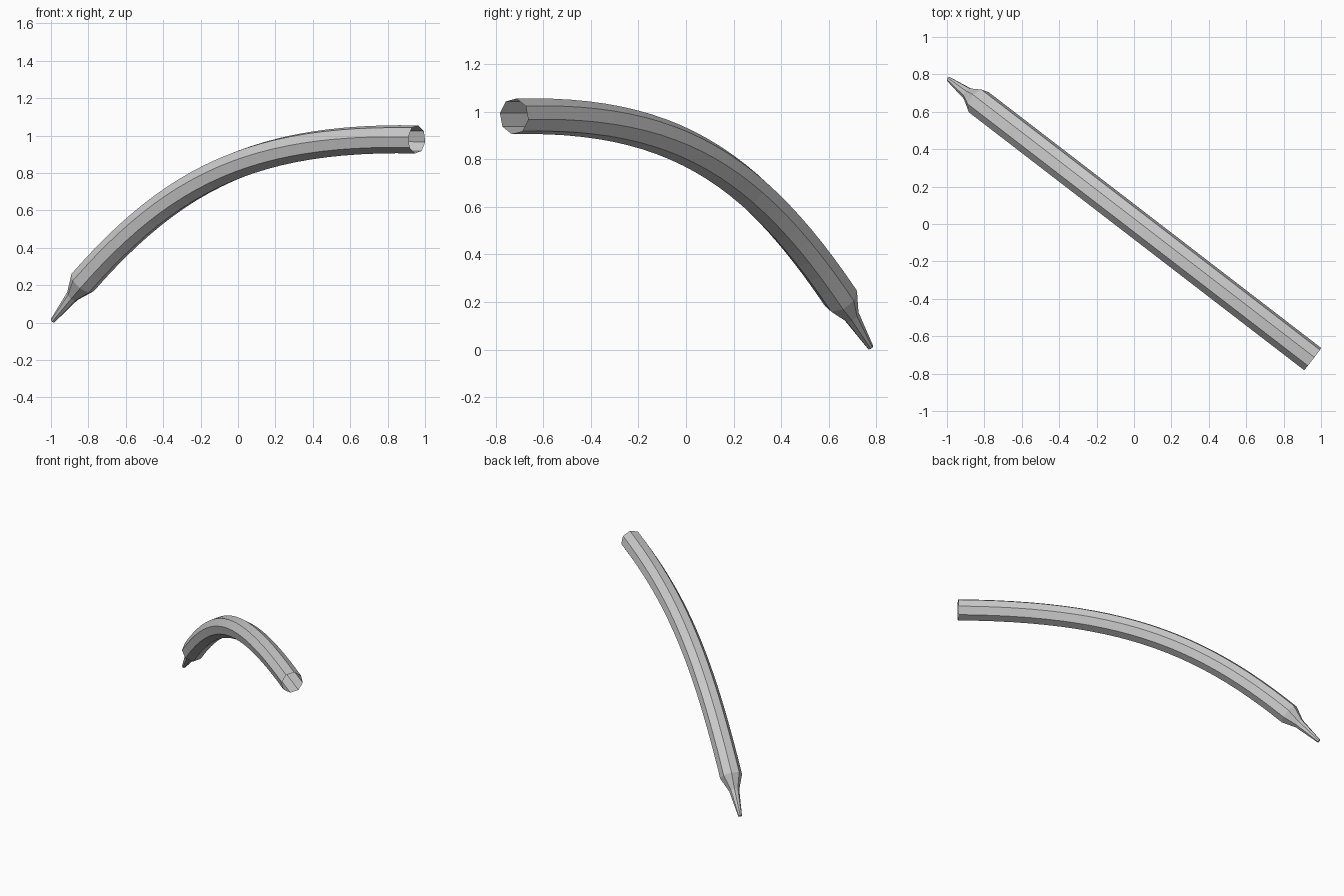
import bpy, bmesh, math
from mathutils import Vector

if "Cube" in bpy.data.objects:
    bpy.data.objects.remove(bpy.data.objects["Cube"])

SIDES = 8
TWIST = math.radians(10)
ORIGIN = Vector((0.006, 0.008, 0))
ALONG = Vector((0.793, -0.610, 0)).normalized()   # heading of the bend plane
UP = Vector((0, 0, 1))
SIDE = ALONG.cross(UP)


def loft(name, stations, cap_start=False):
    """Octagonal skin through (point, tangent, radius) stations in the bend plane."""
    bm = bmesh.new()
    rings = []
    for p, t, r in stations:
        t = t.normalized()
        centre = ORIGIN + ALONG * p.x + UP * p.y
        normal = UP * t.x - ALONG * t.y
        ring = []
        for i in range(SIDES):
            a = TWIST + math.tau * i / SIDES
            ring.append(bm.verts.new(centre + (SIDE * math.cos(a) + normal * math.sin(a)) * r))
        rings.append(ring)
    for r0, r1 in zip(rings, rings[1:]):
        for i in range(SIDES):
            j = (i + 1) % SIDES
            bm.faces.new((r0[i], r1[i], r1[j], r0[j]))
    if cap_start:
        bm.faces.new(rings[0])
    mesh = bpy.data.meshes.new(name)
    bm.to_mesh(mesh)
    bm.free()
    obj = bpy.data.objects.new(name, mesh)
    bpy.context.collection.objects.link(obj)
    return obj


# Bent barrel, open at the far end, following one cubic curve
P = [Vector(c) for c in ((-1.055, 0.215), (-0.425, 0.785), (0.137, 0.995), (1.198, 0.98))]
stations = []
STEPS = 24
for k in range(STEPS + 1):
    t = k / STEPS
    s = 1 - t
    point = P[0] * s**3 + P[1] * 3*s*s*t + P[2] * 3*s*t*t + P[3] * t**3
    tangent = (P[1]-P[0]) * s*s + (P[2]-P[1]) * 2*s*t + (P[3]-P[2]) * t*t
    stations.append((point, tangent, 0.076))
loft("barrel", stations)

# Stepped taper and fine point
tangent = P[1] - P[0]
loft("pointed_tip", [
    (Vector((-1.258, 0.010)), tangent, 0.013),
    (Vector((-1.125, 0.142)), tangent, 0.035),
    (P[0], tangent, 0.076),
], cap_start=True)
